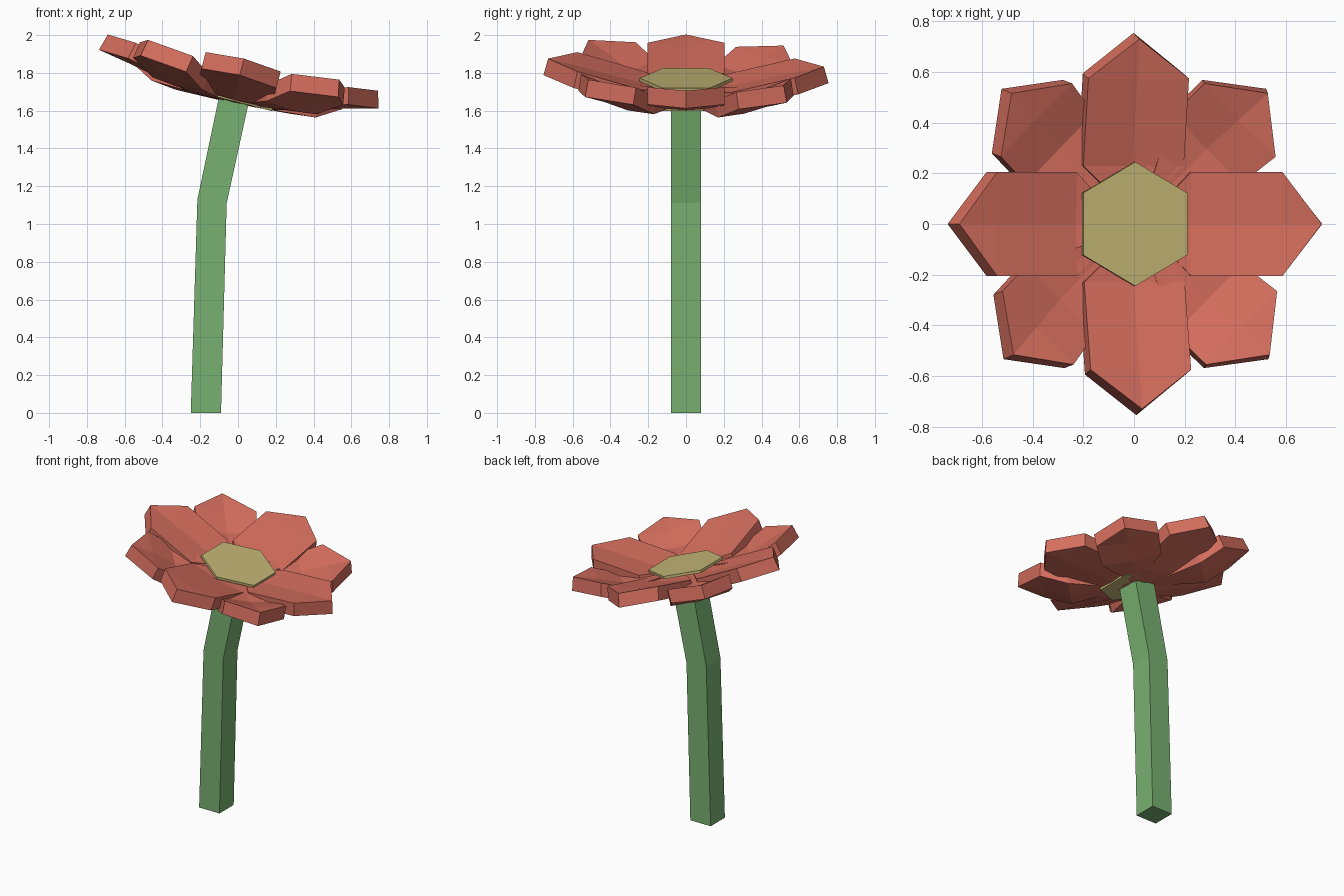
import bpy, bmesh, math
from mathutils import Matrix, Vector

if "Cube" in bpy.data.objects:
    bpy.data.objects.remove(bpy.data.objects["Cube"])


def material(name, rgb):
    m = bpy.data.materials.new(name)
    m.diffuse_color = (*rgb, 1)
    m.use_nodes = True
    m.node_tree.nodes["Principled BSDF"].inputs["Base Color"].default_value = m.diffuse_color
    return m


RED = material("petal red", (0.66, 0.155, 0.11))
YELLOW = material("centre yellow", (0.55, 0.47, 0.18))
GREEN = material("stem green", (0.19, 0.44, 0.165))


def make(name, bm, mat, matrix=Matrix()):
    bmesh.ops.recalc_face_normals(bm, faces=bm.faces)
    me = bpy.data.meshes.new(name)
    bm.to_mesh(me)
    bm.free()
    me.materials.append(mat)
    ob = bpy.data.objects.new(name, me)
    ob.matrix_world = matrix
    bpy.context.collection.objects.link(ob)
    return ob


# Flower head frame: origin at the top of the centre, tipped towards +x
HEAD = Matrix.Translation((0.005, 0, 1.772)) @ Matrix.Rotation(math.radians(14.5), 4, 'Y')

# Stem: square section swept through three rings (left x, left z, right x, right z)
bm = bmesh.new()
rings = []
for x0, z0, x1, z1 in ((-0.25, 0, -0.09, 0), (-0.215, 1.13, -0.06, 1.11), (-0.10, 1.675, 0.055, 1.635)):
    rings.append([bm.verts.new(p) for p in
                  ((x0, -0.08, z0), (x1, -0.08, z1), (x1, 0.08, z1), (x0, 0.08, z0))])
for a, b in zip(rings, rings[1:]):
    for i in range(4):
        j = (i + 1) % 4
        bm.faces.new((a[i], a[j], b[j], b[i]))
bm.faces.new(rings[0])
bm.faces.new(rings[-1])
make("stem", bm, GREEN)


# Flower centre: two hexagonal plates joined by a narrow core
def hex_prism(name, radius, top, bottom):
    bm = bmesh.new()
    bmesh.ops.create_cone(bm, cap_ends=True, segments=6, radius1=radius, radius2=radius,
                          depth=top - bottom,
                          matrix=Matrix.Translation((0, 0, (top + bottom) / 2)))
    # put a corner on +y whatever the primitive's start angle
    v = bm.verts[:][0].co
    turn = math.pi / 2 - math.atan2(v.y, v.x)
    bmesh.ops.rotate(bm, verts=bm.verts, matrix=Matrix.Rotation(turn, 3, 'Z'))
    make(name, bm, YELLOW, HEAD)


hex_prism("centre_top", 0.245, 0.0, -0.018)
hex_prism("centre_core", 0.12, -0.018, -0.11)
hex_prism("centre_base", 0.245, -0.11, -0.125)


# Petal: folded along its middle, stations are (radius, half width, middle z, side z)
def petal(name, angle, stations, tip, inner):
    lift = 0.035 * math.cos(angle) - 0.022 * math.sin(angle)
    bm = bmesh.new()

    def layer(drop):
        def vert(r, w, z):
            k = r / 0.73
            return bm.verts.new((r + (0.025 * k if drop else 0), w, z + lift * k - drop))
        mids = [vert(*inner)] + [vert(r, 0, zm) for r, w, zm, zs in stations] + [vert(*tip)]
        sides = [[vert(r, s * w, zs) for r, w, zm, zs in stations] for s in (-1, 1)]
        for a, b in sides:
            bm.faces.new((mids[0], mids[1], a))
            bm.faces.new((mids[1], mids[2], b, a))
            bm.faces.new((mids[2], mids[3], b))
        return [mids[0], *sides[0], mids[3], *reversed(sides[1])]

    top, low = layer(0), layer(0.09)
    for i in range(6):
        j = (i + 1) % 6
        bm.faces.new((top[i], top[j], low[j], low[i]))
    make(name, bm, RED, HEAD @ Matrix.Rotation(angle, 4, 'Z'))


MAIN = ((0.23, 0.205, -0.035, -0.02), (0.575, 0.205, 0.05, 0.072))
DIAGONAL = ((0.42, 0.195, -0.03, -0.015), (0.58, 0.205, 0.035, 0.06))
for i in range(8):
    diagonal = i % 2
    petal(("diagonal_petal_" if diagonal else "main_petal_") + str(i // 2 + 1),
          i * math.pi / 4, DIAGONAL if diagonal else MAIN,
          (0.73, 0, 0.085), (0.04, 0, -0.045))
